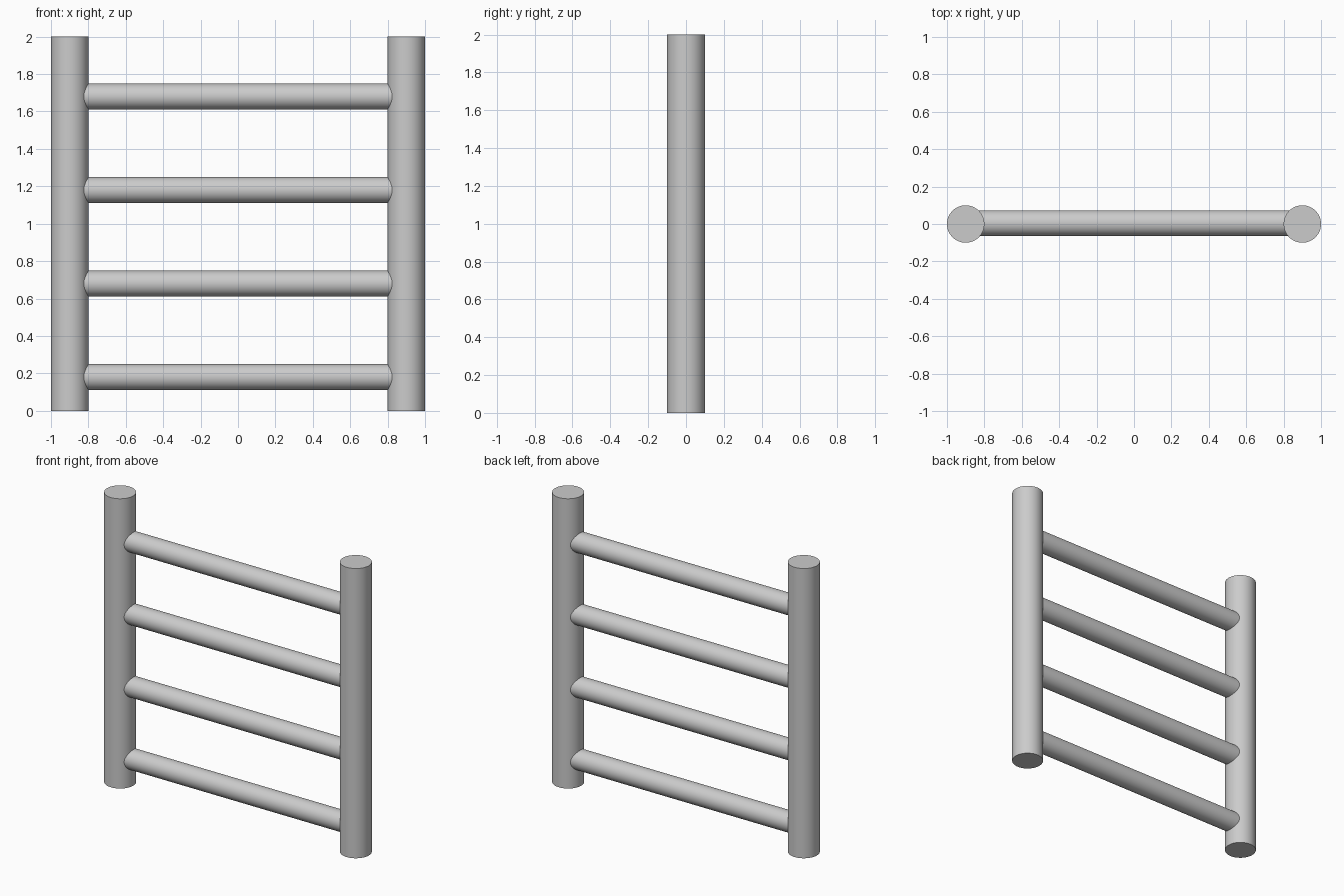
import bpy
import math

if "Cube" in bpy.data.objects:
    bpy.data.objects.remove(bpy.data.objects["Cube"])


def rod(name, radius, length, location, rotation=(0, 0, 0)):
    bpy.ops.mesh.primitive_cylinder_add(vertices=64, radius=radius, depth=length,
                                        location=location, rotation=rotation)
    obj = bpy.context.object
    obj.name = name
    bpy.ops.object.shade_smooth_by_angle(angle=math.radians(30))
    return obj


# Upright side rails
for side, x in (("left", -0.9), ("right", 0.9)):
    rod(f"{side}_rail", 0.1, 2.0, (x, 0, 1.0))

# Evenly spaced rungs, ends seated inside the rails
for i in range(4):
    rod(f"rung_{i + 1}", 0.069, 1.8, (0, 0.004, 0.18 + 0.5 * i), (0, math.pi / 2, 0))
